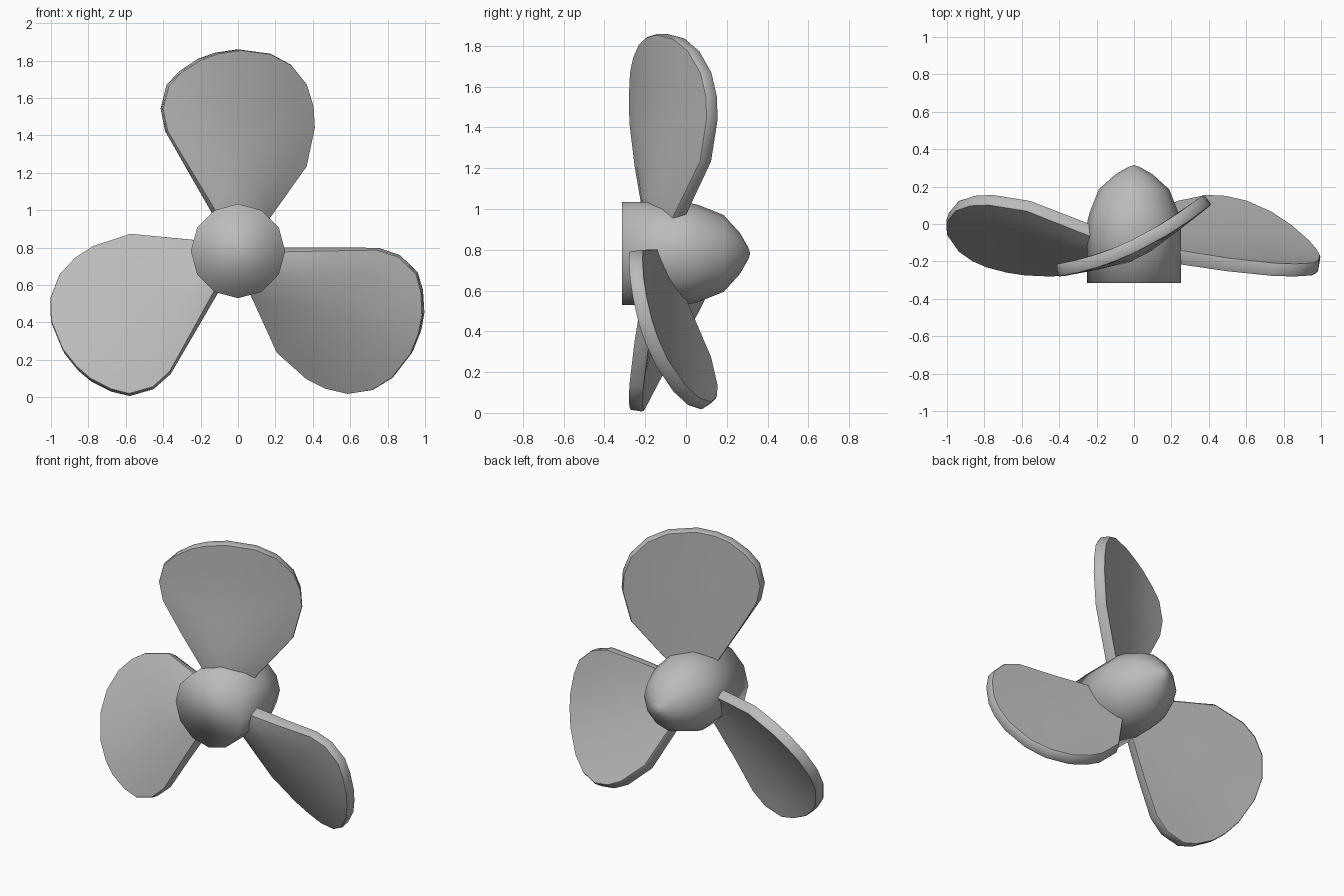
import bpy, bmesh, math
from mathutils import Matrix, Vector

if "Cube" in bpy.data.objects:
    bpy.data.objects.remove(bpy.data.objects["Cube"])

CENTRE_Z = 0.782

grey = bpy.data.materials.new("plain_grey")
grey.use_nodes = True
grey.diffuse_color = (0.5, 0.5, 0.5, 1)
grey.node_tree.nodes["Principled BSDF"].inputs["Base Color"].default_value = (0.5, 0.5, 0.5, 1)


def finish(bm, name, angle):
    """Turn the bmesh into a smooth grey object on the shaft axis."""
    bmesh.ops.recalc_face_normals(bm, faces=bm.faces)
    mesh = bpy.data.meshes.new(name)
    bm.to_mesh(mesh)
    bm.free()
    mesh.materials.append(grey)
    obj = bpy.data.objects.new(name, mesh)
    obj.location.z = CENTRE_Z
    bpy.context.collection.objects.link(obj)
    bpy.ops.object.select_all(action='DESELECT')
    obj.select_set(True)
    bpy.context.view_layer.objects.active = obj
    bpy.ops.object.shade_smooth_by_angle(angle=math.radians(angle))


def skin(bm, rings):
    """Bridge a list of equally long vertex rings."""
    for a, b in zip(rings, rings[1:]):
        for i in range(len(a)):
            j = (i + 1) % len(a)
            bm.faces.new((a[i], a[j], b[j], b[i]))


def close(bm, ring, point):
    """Close a ring with a fan of triangles around a point."""
    centre = bm.verts.new(point)
    for i in range(len(ring)):
        bm.faces.new((ring[i], ring[(i + 1) % len(ring)], centre))


# Hub: twelve-sided lathe around the y axis with a pointed rear
SIDES = 12
hub_profile = [(-0.315, 0.252), (0.0, 0.252), (0.06, 0.238), (0.185, 0.188),
               (0.265, 0.1), (0.305, 0.03)]
bm = bmesh.new()
rings = []
for y, r in hub_profile:
    angles = [i * math.tau / SIDES for i in range(SIDES)]
    rings.append([bm.verts.new((r * math.sin(a), y, r * math.cos(a))) for a in angles])
skin(bm, rings)
bm.faces.new(rings[0])
close(bm, rings[-1], (0, 0.315, 0))
finish(bm, "hub", 180)

# Blade outline: across and outward from the shaft
outline = [(-0.06, 0.07), (-0.135, 0.21), (-0.26, 0.425), (-0.385, 0.64), (-0.41, 0.76),
           (-0.378, 0.888), (-0.308, 0.961), (-0.205, 1.028), (-0.115, 1.06), (0, 1.077),
           (0.16, 1.055), (0.268, 0.996), (0.352, 0.89), (0.387, 0.775), (0.393, 0.66),
           (0.35, 0.45), (0.158, 0.177), (0.1, 0.08)]
# Each ring: inset scale and position through the thickness (0 rear, 1 front)
rear_side = [(0.3, 0), (0.6, 0), (0.82, 0), (0.99, 0), (1, 0.12)]
sections = rear_side + [(scale, 1 - depth) for scale, depth in reversed(rear_side)]
MIDDLE = 0.6
THICKNESS = 0.068


def blade_point(x, z, depth):
    """Point on the curved blade, which swells forward near the root."""
    normal = Vector((-(0.479 + 0.796 * x), 1, 0)).normalized()
    across = max(0, 1 - (x / (0.62 * z + 0.02)) ** 2)
    swell = 0.055 * max(0, 1 - z / 0.75) * across
    offset = THICKNESS * (0.5 - depth) - swell * depth
    return Vector((x, -0.118 + 0.479 * x + 0.398 * x * x, z)) + normal * offset


def make_blade(name, turn):
    bm = bmesh.new()
    rings = []
    for scale, depth in sections:
        rings.append([bm.verts.new(blade_point(x * scale, MIDDLE + (z - MIDDLE) * scale, depth))
                      for x, z in outline])
    skin(bm, rings)
    close(bm, rings[0], blade_point(0, MIDDLE, 0))
    close(bm, rings[-1], blade_point(0, MIDDLE, 1))
    bm.transform(Matrix.Rotation(turn, 4, 'Y'))
    finish(bm, name, 40)


for name, step in (("top_blade", 0), ("left_blade", 1), ("right_blade", 2)):
    make_blade(name, step * math.tau / 3)
